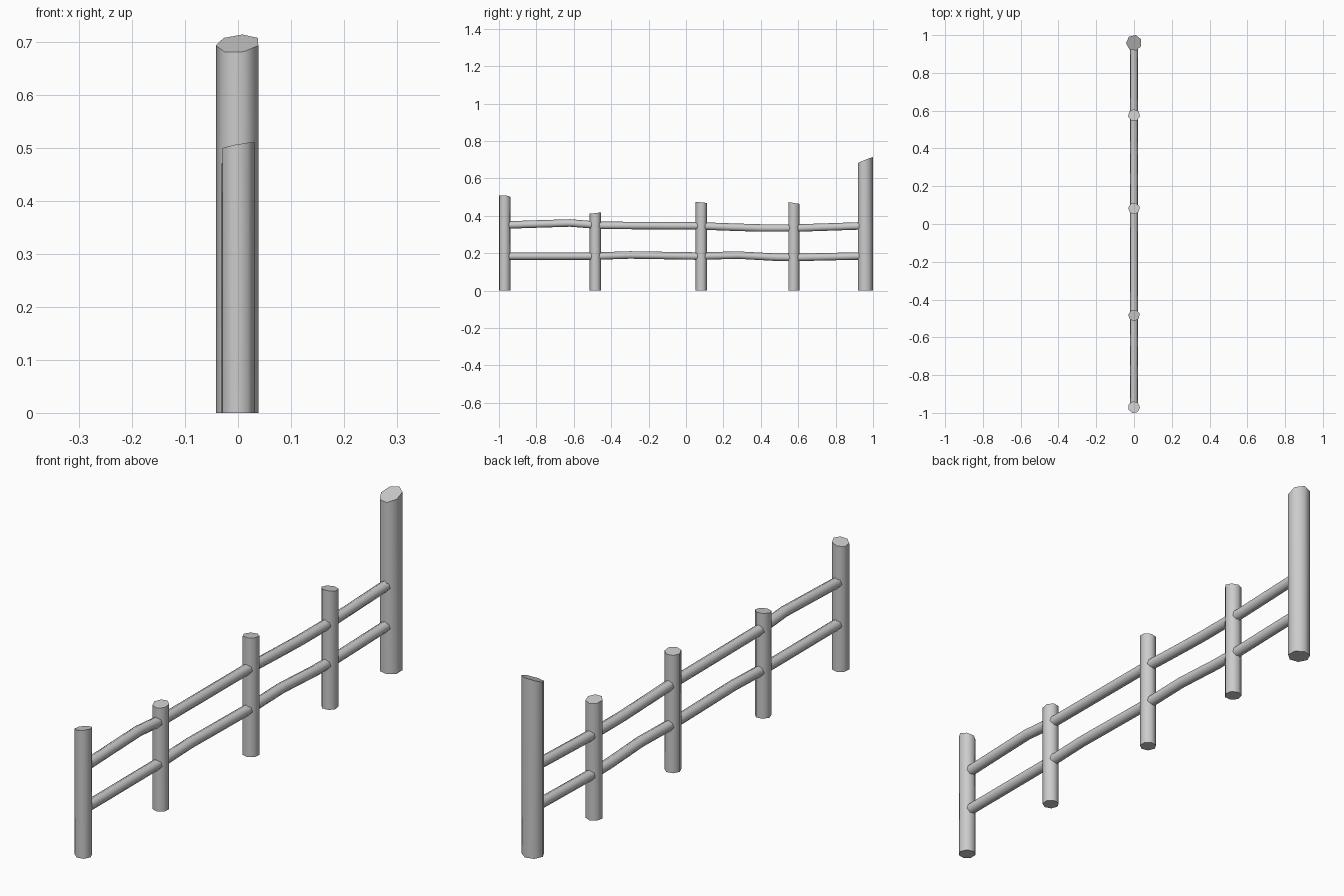
import bpy, bmesh
from math import cos, sin, pi, radians

cube = bpy.data.objects.get("Cube")
if cube:
    bpy.data.objects.remove(cube)

grey = bpy.data.materials.new("weathered_grey")
grey.use_nodes = True
color = (0.6, 0.6, 0.6, 1)
grey.diffuse_color = color
grey.node_tree.nodes["Principled BSDF"].inputs["Base Color"].default_value = color


def loft(name, rings):
    """Skin a list of equal point rings and cap both ends."""
    bm = bmesh.new()
    loops = [[bm.verts.new(p) for p in ring] for ring in rings]
    n = len(loops[0])
    for a, b in zip(loops, loops[1:]):
        for i in range(n):
            j = (i + 1) % n
            bm.faces.new((a[i], a[j], b[j], b[i]))
    bm.faces.new(loops[0])
    bm.faces.new(loops[-1])
    bmesh.ops.recalc_face_normals(bm, faces=bm.faces)
    mesh = bpy.data.meshes.new(name)
    bm.to_mesh(mesh)
    bm.free()
    mesh.materials.append(grey)
    obj = bpy.data.objects.new(name, mesh)
    bpy.context.collection.objects.link(obj)
    bpy.ops.object.select_all(action='DESELECT')
    obj.select_set(True)
    bpy.context.view_layer.objects.active = obj
    bpy.ops.object.shade_smooth_by_angle(angle=radians(58))


def circle(radius, phase, sides=7):
    angles = [radians(phase) + 2 * pi * i / sides for i in range(sides)]
    return [(radius * cos(a), radius * sin(a)) for a in angles]


def post(name, y, radius, height, phase, slope_x, slope_y):
    """Upright log with a slanted saw cut on top."""
    ring = circle(radius, phase)
    base = [(u, y + v, 0) for u, v in ring]
    top = [(u, y + v, height + slope_x * u + slope_y * v) for u, v in ring]
    loft(name, [base, top])


def rail(name, path):
    """Slightly wavy log running along the fence."""
    ring = circle(0.021, 90)
    loft(name, [[(u, y, z + v) for u, v in ring] for y, z in path])


# Posts, front to back
post("front_post", -0.97, 0.032, 0.504, 100, 0.18, -0.1)
post("second_post", -0.484, 0.031, 0.415, 20, 0.0, 0.12)
post("middle_post", 0.082, 0.031, 0.471, 75, 0.05, -0.1)
post("fourth_post", 0.576, 0.032, 0.469, 40, 0.0, -0.15)
post("tall_end_post", 0.959, 0.042, 0.697, 79, 0.08, 0.4)

# Rails
rail("upper_rail", [(-0.96, 0.35), (-0.78, 0.356), (-0.62, 0.361), (-0.46, 0.348), (0.06, 0.346),
                    (0.24, 0.339), (0.4, 0.334), (0.6, 0.334), (0.95, 0.346)])
rail("lower_rail", [(-0.96, 0.184), (-0.48, 0.184), (-0.3, 0.19), (0.06, 0.184), (0.28, 0.189),
                    (0.48, 0.178), (0.6, 0.177), (0.95, 0.185)])
